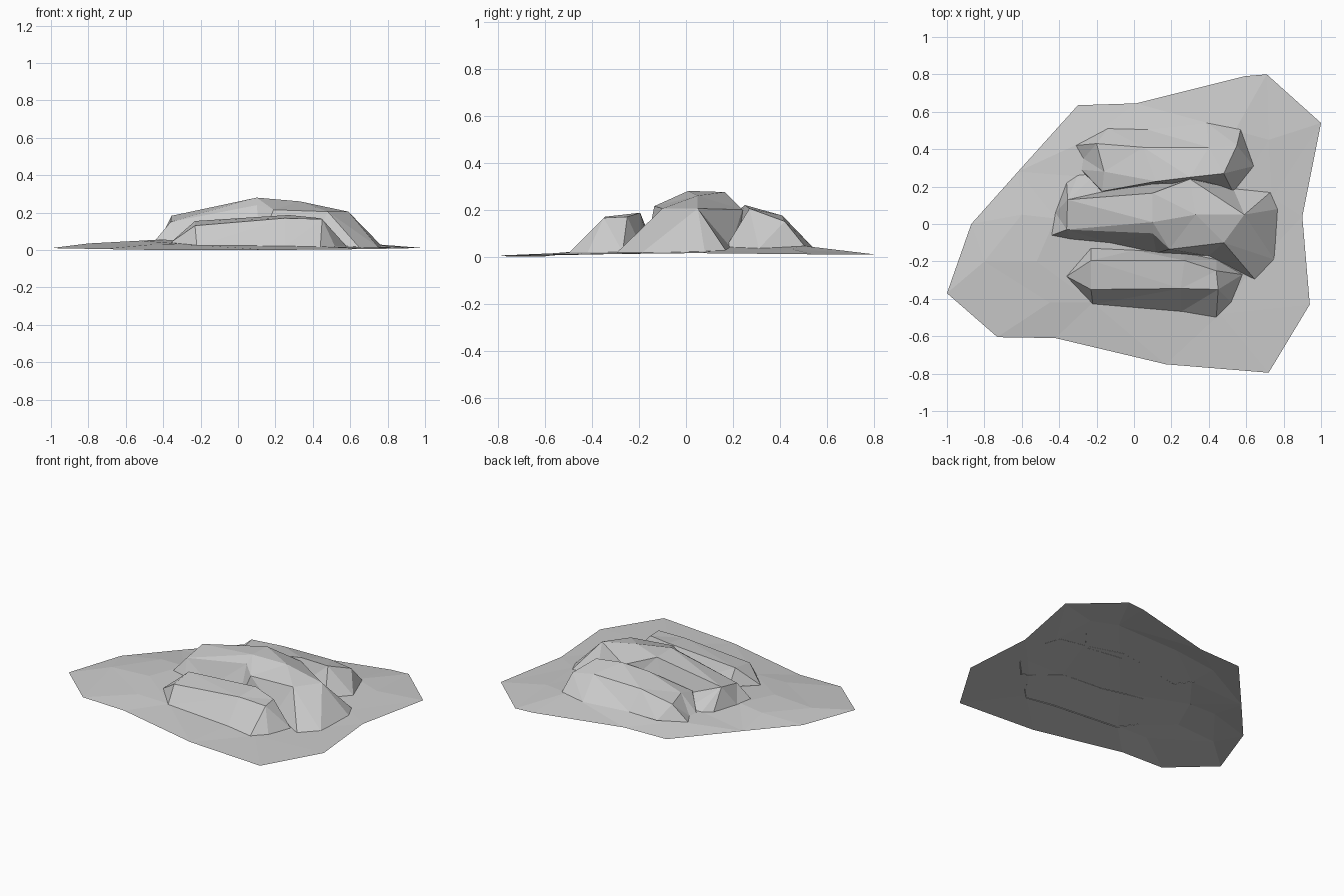
import bpy
from mathutils import Vector
from mathutils.geometry import delaunay_2d_cdt


def facet_sheet(name, outline, inner=(), loop=()):
    """Open faceted sheet: outline plus inner points, creased along the loop edges."""
    pts = list(outline) + list(inner)
    n = len(outline)
    edges = [(n + a, n + b) for a, b in loop]
    co, _, tris, src, _, owner = delaunay_2d_cdt(
        [Vector(p[:2]) for p in pts], edges, [list(range(n))], 0, 1e-5)
    verts = [(c.x, c.y, pts[s[0]][2] if s else 0.06) for c, s in zip(co, src)]
    mesh = bpy.data.meshes.new(name)
    mesh.from_pydata(verts, [], [t for t, o in zip(tris, owner) if o])
    mesh.update()
    obj = bpy.data.objects.new(name, mesh)
    bpy.context.collection.objects.link(obj)
    return obj


def ring(n):
    return [(i, (i + 1) % n) for i in range(n)]


# Front rock: foot outline and crest
front_foot = [(-.36, -.28, .04), (-.22, -.43, .022), (.25, -.47, .018), (.44, -.5, .015),
              (.52, -.42, .015), (.58, -.27, .02), (.44, -.19, .04), (.27, -.155, .045),
              (0, -.14, .05), (-.23, -.13, .05)]
front_crest = [(-.23, -.35, .13), (.25, -.345, .17), (.45, -.35, .165),
               (.44, -.25, .17), (.27, -.195, .187), (-.23, -.195, .155)]
facet_sheet("front_rock", front_foot, front_crest, ring(6))

# Middle rock, the tallest
middle_foot = [(-.44, -.06, .055), (-.34, -.08, .05), (-.13, -.1, .05), (.12, -.155, .045),
               (.4, -.17, .04), (.65, -.3, .012), (.75, -.19, .015), (.77, .08, .02),
               (.73, .17, .025), (.53, .19, .04), (.3, .255, .045), (0, .21, .05),
               (-.2, .27, .05), (-.3, .26, .05), (-.36, .22, .05), (-.42, .06, .055)]
middle_crest = [(-.36, -.03, .15), (.1, -.05, .24), (.19, -.135, .215), (.48, -.1, .205),
                (.59, .05, .205), (.3, .24, .2), (.1, .165, .275), (-.355, .13, .183),
                (.1, .01, .28), (.33, .05, .26)]
facet_sheet("middle_rock", middle_foot, middle_crest,
            ring(8) + [(6, 8), (8, 9), (9, 4)])

# Back rock
back_foot = [(-.28, .29, .05), (-.18, .16, .05), (.1, .21, .05), (.3, .2, .045),
             (.53, .17, .04), (.64, .31, .035), (.57, .505, .045), (.39, .54, .04),
             (.07, .505, .045), (-.14, .51, .045), (-.31, .42, .045), (-.27, .35, .05)]
back_crest = [(-.2, .43, .14), (-.16, .28, .15), (-.17, .175, .125), (.12, .228, .2),
              (.3, .25, .22), (.48, .27, .205), (.55, .42, .15), (.4, .41, .175),
              (.05, .41, .17)]
facet_sheet("back_rock", back_foot, back_crest, ring(9))

# Ground apron, running on beneath the rocks
apron_edge = [(-1, -.37, .01), (-.73, -.605, .005), (-.42, -.61, 0), (.17, -.75, 0),
              (.72, -.795, .005), (.94, -.43, .01), (.9, .04, .015), (1, .54, .01),
              (.71, .8, .01), (.59, .79, .01), (.01, .645, .01), (-.3, .635, .01),
              (-.62, .28, .015), (-.87, 0, .015)]
apron_rise = [(-.8, -.2, .035), (-.6, .05, .045), (-.52, -.2, .05), (-.45, -.42, .03),
              (-.22, -.42, .026), (.25, -.46, .022), (.46, -.48, .018), (.6, -.28, .018),
              (0, -.13, .05), (.42, -.18, .04), (-.42, .03, .056), (-.25, .25, .052),
              (-.25, .45, .046), (.07, .49, .047), (.54, .5, .046), (.3, .22, .046),
              (.55, .18, .04), (.72, -.15, .018), (.74, .14, .026), (.72, .45, .032)]
facet_sheet("ground_apron", apron_edge, apron_rise)
